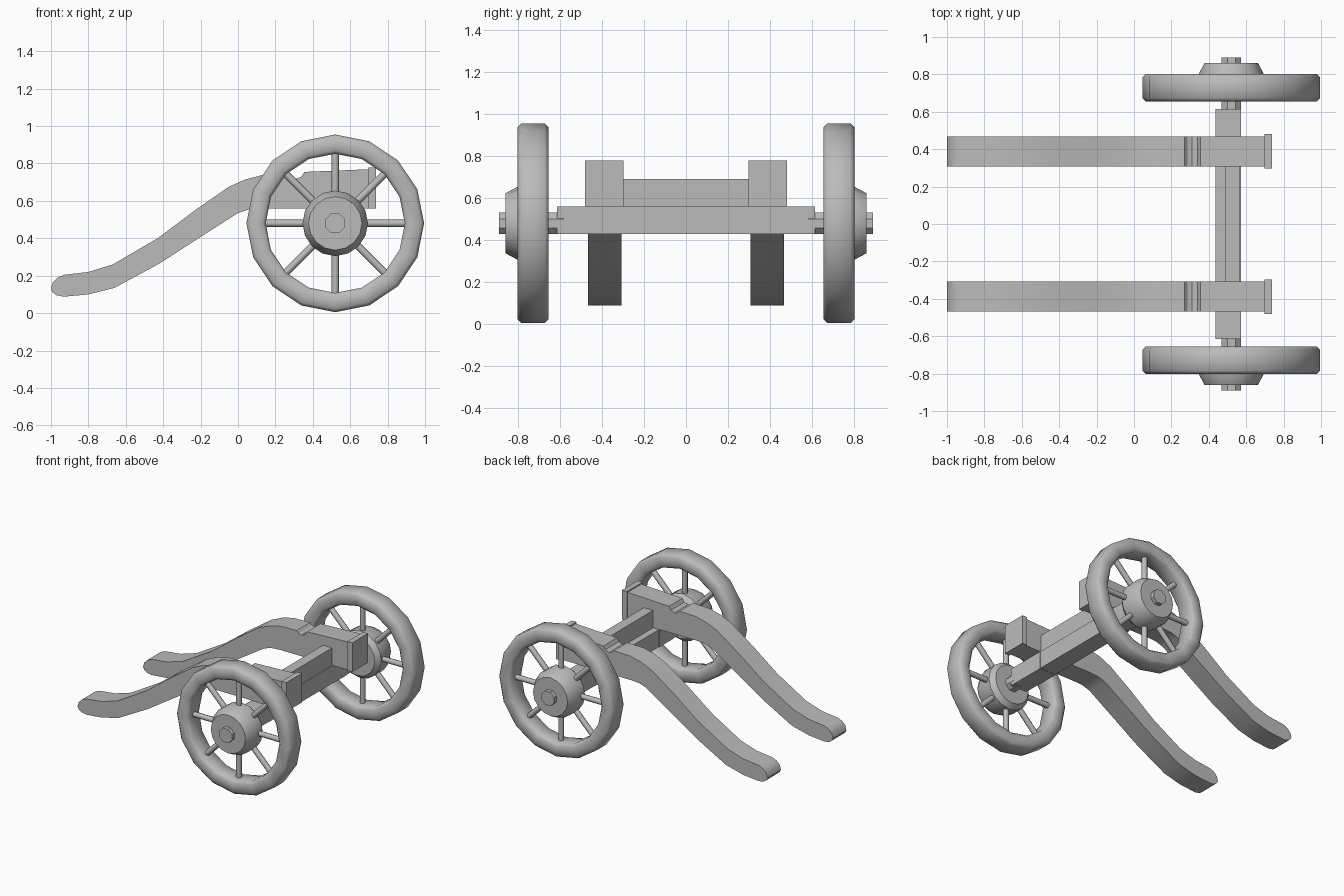
import bpy, bmesh, math
from mathutils import Matrix, Vector

old = bpy.data.objects.get("Cube")
if old:
    bpy.data.objects.remove(old, do_unlink=True)

grey = bpy.data.materials.new("plain_grey")
grey.use_nodes = True
COLOR = (0.5, 0.5, 0.5, 1)
grey.diffuse_color = COLOR
grey.node_tree.nodes["Principled BSDF"].inputs["Base Color"].default_value = COLOR

AXLE_X, AXLE_Z = 0.52, 0.48


def finish(bm, name, smooth=None):
    bmesh.ops.recalc_face_normals(bm, faces=bm.faces)
    mesh = bpy.data.meshes.new(name)
    bm.to_mesh(mesh)
    bm.free()
    mesh.materials.append(grey)
    obj = bpy.data.objects.new(name, mesh)
    bpy.context.collection.objects.link(obj)
    if smooth:
        bpy.ops.object.select_all(action='DESELECT')
        obj.select_set(True)
        bpy.context.view_layer.objects.active = obj
        bpy.ops.object.shade_smooth_by_angle(angle=math.radians(smooth))
    return obj


def box(name, x, y, z):
    bm = bmesh.new()
    size = [b - a for a, b in (x, y, z)]
    mid = [(a + b) / 2 for a, b in (x, y, z)]
    bmesh.ops.create_cube(bm, size=1, matrix=Matrix.Translation(mid) @ Matrix.Diagonal((*size, 1)))
    return finish(bm, name)


def lathe(name, profile, sides, closed, turn=0, smooth=None):
    """Revolve (radius, y) points about the axle line."""
    bm = bmesh.new()
    rings = []
    for i in range(sides):
        a = 2 * math.pi * (i + turn) / sides
        rings.append([bm.verts.new((AXLE_X + r * math.cos(a), y, AXLE_Z + r * math.sin(a)))
                      for r, y in profile])
    n = len(profile)
    for i in range(sides):
        p, q = rings[i], rings[(i + 1) % sides]
        for j in range(n if closed else n - 1):
            k = (j + 1) % n
            bm.faces.new((p[j], p[k], q[k], q[j]))
    if not closed:
        bm.faces.new([r[0] for r in rings])
        bm.faces.new([r[-1] for r in rings])
    return finish(bm, name, smooth)


def extrude_side(name, outline, y0, y1, smooth):
    bm = bmesh.new()
    face = bm.faces.new([bm.verts.new((x, y0, z)) for x, z in outline])
    new = bmesh.ops.extrude_face_region(bm, geom=[face])["geom"]
    bmesh.ops.translate(bm, vec=(0, y1 - y0, 0),
                        verts=[v for v in new if isinstance(v, bmesh.types.BMVert)])
    return finish(bm, name, smooth)


# Curved trail cheek: top edge from tail to breast, then the underside back
top = [(-1, .13), (-.99, .165), (-.965, .19), (-.93, .205), (-.8, .22), (-.67, .26),
       (-.43, .40), (-.23, .55), (-.05, .675), (.04, .715), (.13, .738), (.27, .742),
       (.285, .725), (.31, .718), (.34, .73), (.355, .755), (.72, .77)]
under = [(.72, .56), (.13, .56), (.06, .555), (0, .535), (-.18, .42), (-.42, .265),
         (-.66, .135), (-.8, .1), (-.93, .088), (-.97, .095), (-.99, .11)]

for side, s in (("left", 1), ("right", -1)):
    # "left" and "right" follow the end of the axle, mirrored in y
    def span(a, b):
        return tuple(sorted((s * a, s * b)))

    extrude_side(f"{side}_cheek", top + under, s * .307, s * .467, 30)
    box(f"{side}_cheek_end_cap", (.697, .737), span(.297, .482), (.56, .778))
    box(f"{side}_axle_block", (.436, .572), span(.307, .467), (.428, .565))

    # Wheel rim with chamfered edges
    ri, ro, y0, y1, c = .372, .475, .655, .802, .018
    rim = [(ri, y0 + c), (ri + c, y0), (ro - c, y0), (ro, y0 + c),
           (ro, y1 - c), (ro - c, y1), (ri + c, y1), (ri, y1 - c)]
    lathe(f"{side}_wheel_rim", [(r, s * y) for r, y in rim], 16, True, smooth=50)

    # Hub and axle end
    hub = [(.145, .665), (.175, .70), (.175, .80), (.143, .86)]
    lathe(f"{side}_wheel_hub", [(r, s * y) for r, y in hub], 16, False, smooth=30)
    lathe(f"{side}_axle_arm", [(.056, s * .58), (.056, s * .89)], 8, False, turn=.5)

    # Spokes
    bm = bmesh.new()
    for i in range(8):
        a = i * math.pi / 4
        d = Vector((math.cos(a), 0, math.sin(a)))
        place = (Matrix.Translation(Vector((AXLE_X, s * .73, AXLE_Z)) + d * .265)
                 @ d.to_track_quat('Z', 'Y').to_matrix().to_4x4())
        bmesh.ops.create_cone(bm, cap_ends=True, segments=8, radius1=.02, radius2=.02,
                              depth=.25, matrix=place)
    finish(bm, f"{side}_wheel_spokes", 50)

# Cross timbers
box("axle_beam", (.437, .571), (-.615, .615), (.43, .56))
box("upper_crossbar", (.487, .563), (-.31, .31), (.56, .69))
